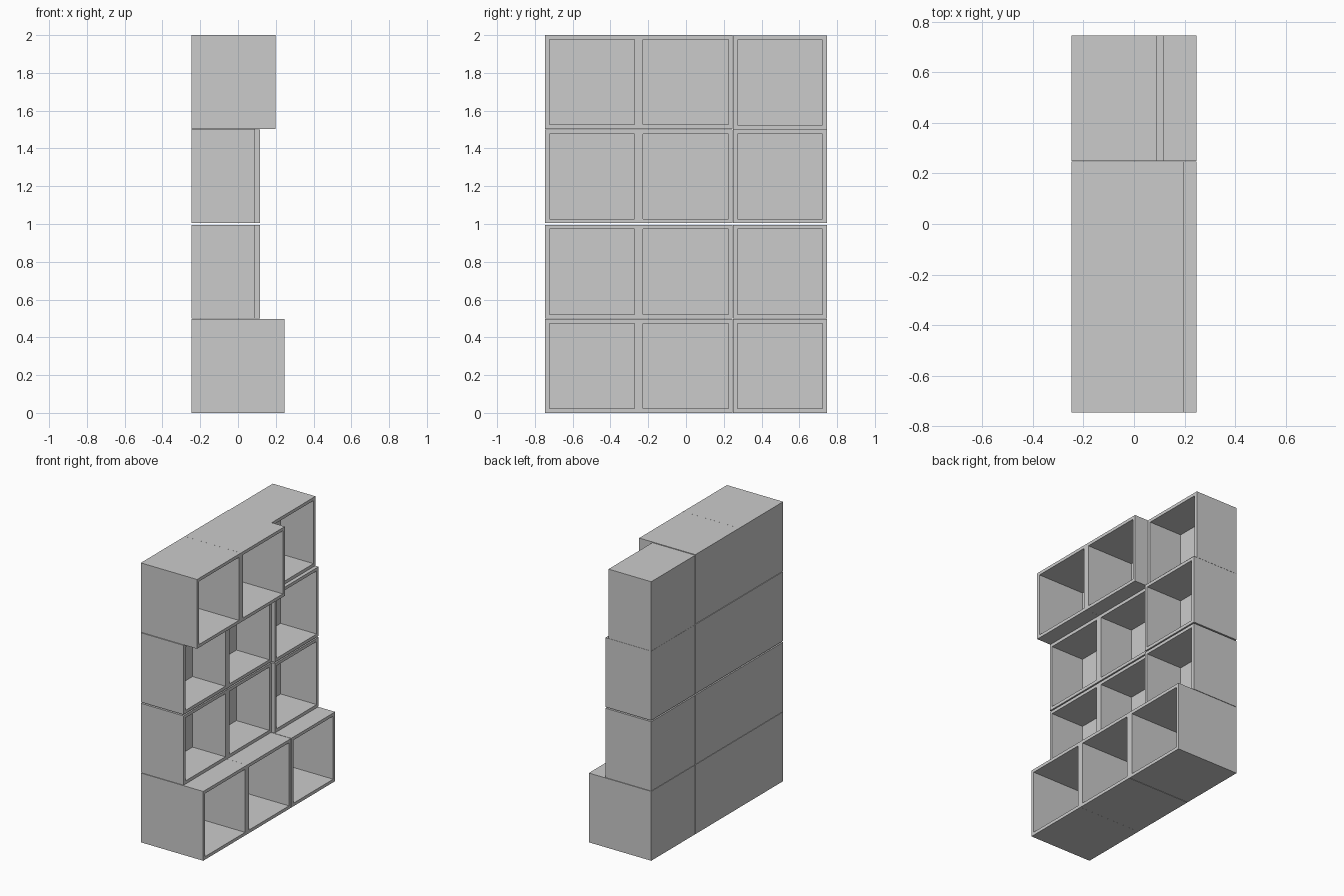
import bpy, bmesh

if "Cube" in bpy.data.objects:
    bpy.data.objects.remove(bpy.data.objects["Cube"])

SIZE = 0.496      # outer width and height of every cube
WALL = 0.0225     # side panel thickness
BACK_X = -0.247   # common rear plane
BACK = 0.078      # depth of the recessed back panel


def open_box(name, y0, z0, front_x):
    """Box open towards +x, with a rim and a closed back."""
    bm = bmesh.new()
    bmesh.ops.create_cube(bm, size=1)
    for v in bm.verts:
        v.co.x = front_x if v.co.x > 0 else BACK_X
        v.co.y = y0 + (SIZE if v.co.y > 0 else 0)
        v.co.z = z0 + (SIZE if v.co.z > 0 else 0)
    bm.normal_update()
    front = max(bm.faces, key=lambda f: f.calc_center_median().x)
    # rim around the opening
    bmesh.ops.inset_region(bm, faces=[front], thickness=WALL, use_even_offset=True)
    # push the inner face back to form the compartment
    floor = bmesh.ops.extrude_discrete_faces(bm, faces=[front])["faces"][0]
    for v in floor.verts:
        v.co.x = BACK_X + BACK
    bmesh.ops.recalc_face_normals(bm, faces=bm.faces)
    mesh = bpy.data.meshes.new(name)
    bm.to_mesh(mesh)
    bm.free()
    obj = bpy.data.objects.new(name, mesh)
    bpy.context.collection.objects.link(obj)
    return obj


# columns run along y
columns = {"left": -0.746, "middle": -0.2495, "right": 0.25}

# rows: height of the base, then front plane of each column
rows = {
    "bottom": (0.0, (0.247, 0.247, 0.247)),
    "lower": (0.499, (0.091, 0.091, 0.116)),
    "upper": (1.004, (0.091, 0.091, 0.116)),
    "top": (1.504, (0.198, 0.198, 0.091)),
}

for row, (z, fronts) in rows.items():
    for (col, y), front_x in zip(columns.items(), fronts):
        # the shallow top right box rests directly on the one below
        base = 1.501 if (row, col) == ("top", "right") else z
        open_box(f"{row}_{col}_shelf_box", y, base, front_x)
